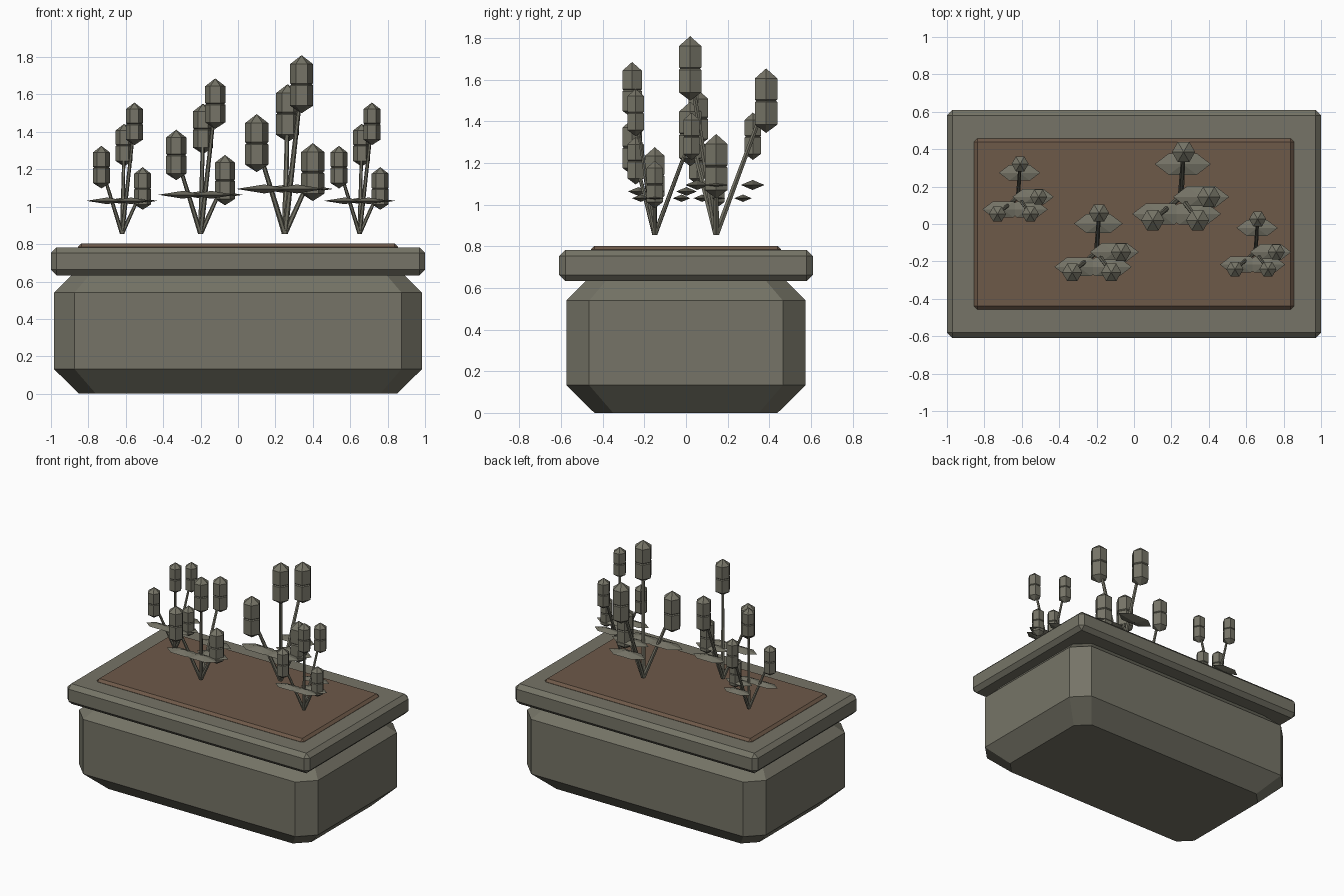
import bpy, bmesh, math
from mathutils import Vector

if "Cube" in bpy.data.objects:
    bpy.data.objects.remove(bpy.data.objects["Cube"], do_unlink=True)


def material(name, color):
    m = bpy.data.materials.new(name)
    m.use_nodes = True
    m.diffuse_color = (*color, 1)
    m.node_tree.nodes["Principled BSDF"].inputs["Base Color"].default_value = (*color, 1)
    return m


stone = material("olive grey", (0.18, 0.175, 0.135))
soil = material("soil brown", (0.155, 0.10, 0.066))


def finish(name, bm, mat):
    bmesh.ops.recalc_face_normals(bm, faces=bm.faces)
    mesh = bpy.data.meshes.new(name)
    bm.to_mesh(mesh)
    bm.free()
    mesh.materials.append(mat)
    ob = bpy.data.objects.new(name, mesh)
    bpy.context.collection.objects.link(ob)
    return ob


def loft(bm, rings):
    """Skin equal-length rings of points; a one-point ring makes a tip."""
    loops = [[bm.verts.new(p) for p in ring] for ring in rings]
    for a, b in zip(loops, loops[1:]):
        n = max(len(a), len(b))
        for i in range(n):
            j = (i + 1) % n
            if len(a) == 1:
                bm.faces.new((a[0], b[j], b[i]))
            elif len(b) == 1:
                bm.faces.new((a[i], a[j], b[0]))
            else:
                bm.faces.new((a[i], a[j], b[j], b[i]))
    for end in (loops[0], loops[-1]):
        if len(end) > 2:
            bm.faces.new(end)


def octagon(hx, hy, c, z):
    pts = []
    for sx, sy in ((1, 1), (-1, 1), (-1, -1), (1, -1)):
        pair = [(sx * hx, sy * (hy - c), z), (sx * (hx - c), sy * hy, z)]
        pts += pair if sx * sy > 0 else pair[::-1]
    return pts


def bevelled_box(name, hx, hy, z0, z1, bevel, mat):
    bm = bmesh.new()
    bmesh.ops.create_cube(bm, size=2)
    for v in bm.verts:
        v.co = (v.co.x * hx, v.co.y * hy, z1 if v.co.z > 0 else z0)
    bmesh.ops.bevel(bm, geom=bm.edges[:], offset=bevel, segments=1, affect='EDGES')
    return finish(name, bm, mat)


# Planter tub, rim and soil
bm = bmesh.new()
loft(bm, [octagon(0.85, 0.44, 0.09, 0), octagon(0.985, 0.575, 0.11, 0.133),
          octagon(0.985, 0.575, 0.11, 0.54), octagon(0.85, 0.44, 0.09, 0.675)])
finish("planter_tub", bm, stone)
bevelled_box("planter_rim", 1.0, 0.61, 0.633, 0.783, 0.03, stone)
bevelled_box("soil_bed", 0.855, 0.457, 0.66, 0.803, 0.018, soil)


def hexagon(center, r, z, squash=1.0):
    c = Vector(center)
    return [c + Vector((r * math.cos(k * math.pi / 3),
                        r * squash * math.sin(k * math.pi / 3), z)) for k in range(6)]


# Stalk layout: offset of the head and the height of its lower tip
STALKS = [(0.09, -0.125, 0.645), (0.015, 0.24, 0.49),
          (-0.15, -0.125, 0.33), (0.15, 0.0, 0.175)]
# Flower head silhouette: radius and height
HEAD = [(0, 0), (0.062, 0.04), (0.062, 0.148), (0.055, 0.154),
        (0.062, 0.16), (0.062, 0.262), (0, 0.31)]


def plant(label, base, s):
    base = Vector(base)
    stems, heads, leaves = bmesh.new(), bmesh.new(), bmesh.new()
    for x, y, z in STALKS:
        tip = base + Vector((x, y, z)) * s
        # Tapered stem running up into the head
        top = tip + Vector((0, 0, 0.155 * s))
        loft(stems, [hexagon(base, 0.016 * s, 0), hexagon(top, 0.011 * s, 0)])
        # Six-sided head, pinched in the middle and pointed at both ends
        loft(heads, [hexagon(tip, r * s, h * s) if r else [tip + Vector((0, 0, h * s))]
                     for r, h in HEAD])
        # Flat, pointed leaf
        c = base + Vector((x * 0.73, y * 0.73, 0.24)) * s
        t = Vector((0, 0, 0.024 * s))
        loft(leaves, [[c - t], hexagon(c, 0.15 * s, 0, 0.44), [c + t]])
    finish(label + "_stems", stems, stone)
    finish(label + "_heads", heads, stone)
    finish(label + "_leaves", leaves, stone)


# Four plants of three sizes
for label, x, y, s in (("left_end_plant", 0.65, -0.15, 0.735),
                       ("tall_plant", 0.25, 0.145, 1.0),
                       ("medium_plant", -0.2, -0.15, 0.87),
                       ("right_end_plant", -0.62, 0.145, 0.735)):
    plant(label, (x, y, 0.855), s)
